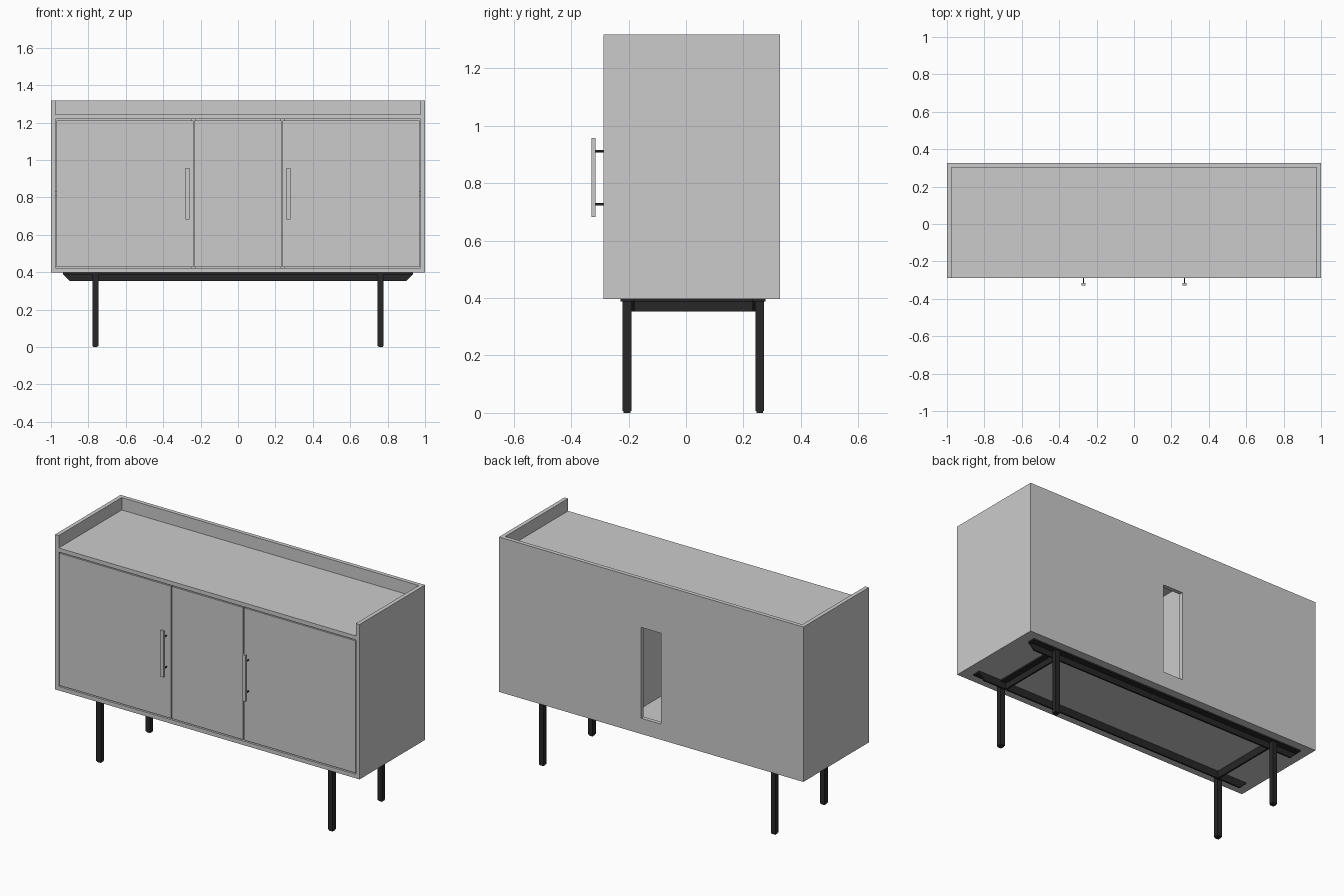
import bpy, bmesh
from mathutils import Vector

if "Cube" in bpy.data.objects:
    bpy.data.objects.remove(bpy.data.objects["Cube"])

black = bpy.data.materials.new("black_metal")
black.diffuse_color = (0.02, 0.02, 0.02, 1)
black.use_nodes = True
black.node_tree.nodes["Principled BSDF"].inputs["Base Color"].default_value = black.diffuse_color


def loft(name, quad_a, quad_b, mat=None):
    """Solid between two four-cornered faces."""
    bm = bmesh.new()
    a = [bm.verts.new(p) for p in quad_a]
    b = [bm.verts.new(p) for p in quad_b]
    bm.faces.new(a)
    bm.faces.new(b[::-1])
    for i in range(4):
        j = (i + 1) % 4
        bm.faces.new((a[j], a[i], b[i], b[j]))
    bmesh.ops.recalc_face_normals(bm, faces=bm.faces)
    me = bpy.data.meshes.new(name)
    bm.to_mesh(me)
    bm.free()
    ob = bpy.data.objects.new(name, me)
    bpy.context.collection.objects.link(ob)
    if mat:
        me.materials.append(mat)
    return ob


def box(name, x0, x1, y0, y1, z0, z1, mat=None):
    def ring(z):
        return [(x0, y0, z), (x1, y0, z), (x1, y1, z), (x0, y1, z)]
    return loft(name, ring(z0), ring(z1), mat)


F, B, LO, HI, T = -0.288, 0.327, 0.397, 1.317, 0.024
BI, LI, XI = B - T, LO + T, 1 - T

# mitred side panels
for s, n in ((-1, "left"), (1, "right")):
    loft(n + "_side",
         [(s, F, LO), (s, B, LO), (s, B, HI), (s, F, HI)],
         [(s * XI, F, LI), (s * XI, BI, LI), (s * XI, BI, HI), (s * XI, F, HI)])

# mitred bottom panel
loft("bottom_panel",
     [(-1, F, LO), (1, F, LO), (1, B, LO), (-1, B, LO)],
     [(-XI, F, LI), (XI, F, LI), (XI, BI, LI), (-XI, BI, LI)])

# mitred back panel with cable opening
back = loft("back_panel",
            [(-1, B, LO), (1, B, LO), (1, B, HI), (-1, B, HI)],
            [(-XI, BI, LI), (XI, BI, LI), (XI, BI, HI), (-XI, BI, HI)])
cutter = box("opening_cutter", -0.066, 0.066, 0.2, 0.4, 0.49, 1.03)
cutter.hide_render = True
cutter.hide_viewport = True
cutter.display_type = 'WIRE'
cut = back.modifiers.new("opening", 'BOOLEAN')
cut.operation = 'DIFFERENCE'
cut.solver = 'EXACT'
cut.object = cutter

# recessed top, and inner dividers and shelves
box("top_panel", -XI, XI, F, BI, 1.219, 1.243)
for s, n in ((-1, "left"), (1, "right")):
    xs = sorted((s * 0.224, s * 0.248))
    box(n + "_divider", *xs, -0.262, BI, LI, 1.219)
    xs = sorted((s * 0.248, s * XI))
    box(n + "_shelf", *xs, -0.25, BI, 0.81, 0.83)

# doors
for n, x0, x1 in (("left", -0.971, -0.239), ("middle", -0.233, 0.233), ("right", 0.239, 0.971)):
    box(n + "_door", x0, x1, F + 0.002, -0.264, 0.427, 1.212)

# handles with thin posts
for s, n in ((-1, "left"), (1, "right")):
    x = s * 0.27
    box(n + "_handle", x - 0.011, x + 0.011, -0.329, -0.315, 0.681, 0.956)
    for z in (0.726, 0.911):
        bpy.ops.mesh.primitive_cylinder_add(vertices=12, radius=0.004, depth=0.03,
                                            location=(x, -0.301, z), rotation=(1.5708, 0, 0))
        post = bpy.context.object
        post.name = n + "_handle_post"
        post.data.materials.append(black)

# base: long angle-iron rails with slanted ends, and legs outside their webs
for n, edge, web0, web1, leg0, leg1 in (("front", -0.228, -0.190, -0.180, -0.221, -0.190),
                                        ("back", 0.277, 0.232, 0.242, 0.242, 0.271)):
    ys = sorted((edge, web0 if n == "back" else web1))
    box(n + "_rail_flange", -0.936, 0.936, *ys, 0.388, LO, black)
    loft(n + "_rail_web",
         [(-0.9, web0, 0.353), (0.9, web0, 0.353), (0.936, web0, 0.388), (-0.936, web0, 0.388)],
         [(-0.9, web1, 0.353), (0.9, web1, 0.353), (0.936, web1, 0.388), (-0.936, web1, 0.388)], black)
    for s, side in ((-1, "left"), (1, "right")):
        x = s * 0.762
        box(f"{n}_{side}_leg", x - 0.015, x + 0.015, leg0, leg1, 0.006, 0.388, black)
        box(f"{n}_{side}_foot", x - 0.012, x + 0.012, leg0 + 0.003, leg1 - 0.003, 0, 0.006, black)

# base: cross rails between the long rails
for s, n in ((-1, "left"), (1, "right")):
    box(n + "_cross_web", *sorted((s * 0.74, s * 0.75)), -0.18, 0.232, 0.353, 0.388, black)
    box(n + "_cross_flange", *sorted((s * 0.74, s * 0.785)), -0.18, 0.232, 0.388, LO, black)
